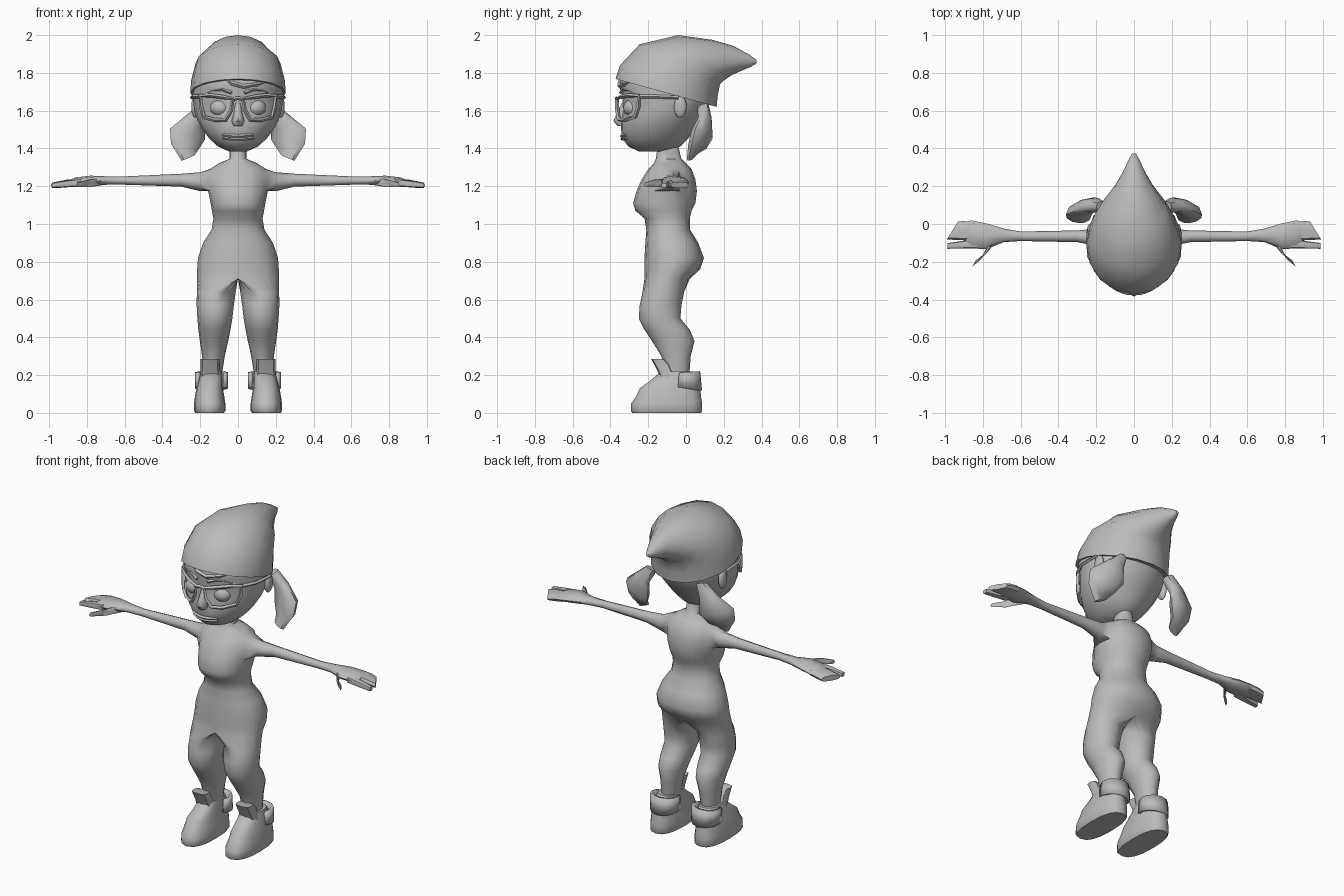
import bpy, bmesh, math
from mathutils import Vector as V

if "Cube" in bpy.data.objects:
    bpy.data.objects.remove(bpy.data.objects["Cube"])

grey = bpy.data.materials.new("plain grey")
grey.diffuse_color = (0.5, 0.5, 0.5, 1)
grey.use_nodes = True
grey.node_tree.nodes["Principled BSDF"].inputs["Base Color"].default_value = grey.diffuse_color


def finish(name, bm, mirror=False, angle=50, thick=0):
    bmesh.ops.recalc_face_normals(bm, faces=bm.faces)
    me = bpy.data.meshes.new(name)
    bm.to_mesh(me)
    bm.free()
    ob = bpy.data.objects.new(name, me)
    bpy.context.collection.objects.link(ob)
    me.materials.append(grey)
    if thick:
        ob.modifiers.new("thickness", 'SOLIDIFY').thickness = thick
    if mirror:
        ob.modifiers.new("mirror", 'MIRROR').merge_threshold = 0.0005
    bpy.ops.object.select_all(action='DESELECT')
    ob.select_set(True)
    bpy.context.view_layer.objects.active = ob
    bpy.ops.object.shade_smooth_by_angle(angle=math.radians(angle))
    return ob


def power(c, p):
    return math.copysign(abs(c) ** p, c)


def ring(bm, c, u, v, n=16, p=1.0):
    c, u, v = V(c), V(u), V(v)
    return [bm.verts.new(c + u * power(math.sin(2 * math.pi * i / n), p)
                         - v * power(math.cos(2 * math.pi * i / n), p)) for i in range(n)]


def hoop(front, back, w, cx=0):
    """Ring given by its front and back (y, z) points and half width."""
    f, b = V((cx, *front)), V((cx, *back))
    return (f + b) / 2, (w, 0, 0), (b - f) / 2


def skin(bm, a, b, closed=True):
    n = len(a)
    for i in range(n if closed else n - 1):
        j = (i + 1) % n
        bm.faces.new((a[i], a[j], b[j], b[i]))


def loft(name, hoops, n=16, p=1.0, mirror=False, angle=50):
    bm = bmesh.new()
    rs = [ring(bm, *h, n, p) for h in hoops]
    for a, b in zip(rs, rs[1:]):
        skin(bm, a, b)
    bm.faces.new(rs[0])
    bm.faces.new(rs[-1])
    return finish(name, bm, mirror, angle)


def ball(name, c, s, mirror=False):
    bm = bmesh.new()
    bmesh.ops.create_uvsphere(bm, u_segments=14, v_segments=9, radius=1)
    for v in bm.verts:
        v.co = V([c[i] + v.co[i] * s[i] for i in range(3)])
    return finish(name, bm, mirror)


def tube(name, pts, r, closed=False, mirror=False):
    """Thin four-sided bar along a path."""
    bm = bmesh.new()
    pts = [V(q) for q in pts]
    rs, m = [], len(pts)
    for i, q in enumerate(pts):
        a = pts[(i - 1) % m] if closed or i else q
        b = pts[(i + 1) % m] if closed or i < m - 1 else q
        t = (b - a).normalized()
        side = t.cross(V((0, 1, 0)) if abs(t.y) < 0.8 else V((0, 0, 1))).normalized()
        rs.append(ring(bm, q, side * r, t.cross(side) * r, 4))
    for i in range(m if closed else m - 1):
        skin(bm, rs[i], rs[(i + 1) % m])
    if not closed:
        bm.faces.new(rs[0])
        bm.faces.new(rs[-1])
    return finish(name, bm, mirror, 30)


# Body: half a torso with one leg and one arm, mirrored
bm = bmesh.new()
torso = [(1.41, -.15, -.04, .045), (1.345, -.16, -.025, .045), (1.322, -.17, 0, .10),
         (1.29, -.20, .03, .15), (1.235, -.235, .05, .165), (1.175, -.262, .058, .158),
         (1.11, -.28, .05, .145), (1.07, -.268, .03, .138), (1.03, -.22, .02, .13),
         (.97, -.21, .022, .14), (.90, -.215, .065, .185), (.82, -.22, .095, .212),
         (.76, -.22, .075, .216), (.71, -.22, .02, .216)]
rows = []
for z, f, b, w in torso:
    full = ring(bm, *hoop((f, z), (b, z), w), 16, .9)
    for v in full[9:]:
        bm.verts.remove(v)
    full[0].co.x = full[8].co.x = 0
    rows.append(full[:9])
for k, (a, b) in enumerate(zip(rows, rows[1:])):
    for i in range(8):
        if not (k in (3, 4) and i in (3, 4)):      # shoulder opening
            bm.faces.new((a[i], a[i + 1], b[i + 1], b[i]))
last = rows[-1]
crotch = [bm.verts.new(last[8].co.lerp(last[0].co, k / 8)) for k in range(1, 8)]
prev = last + crotch
for z, f, b, x0, x1 in [(.64, -.23, -.01, .012, .218), (.57, -.245, -.024, .022, .219),
                        (.5, -.25, -.03, .03, .215), (.44, -.22, .02, .04, .21),
                        (.38, -.18, .045, .052, .202), (.3, -.13, .025, .07, .19),
                        (.17, -.11, .015, .09, .18)]:
    cur = ring(bm, *hoop((f, z), (b, z), (x1 - x0) / 2, (x0 + x1) / 2))
    skin(bm, prev, cur)
    prev = cur
bm.faces.new(prev)
t, m, d = rows[3], rows[4], rows[5]
prev = [t[3], t[4], t[5], m[5], d[5], d[4], d[3], m[3]]
for x, zc, hz, yc, hy in [(.2, 1.224, .05, -.07, .045), (.3, 1.232, .034, -.065, .031),
                          (.6, 1.23, .022, -.065, .025), (.69, 1.23, .022, -.06, .036),
                          (.78, 1.228, .028, -.065, .068), (.86, 1.222, .025, -.055, .074),
                          (.89, 1.216, .018, -.05, .06)]:
    cur = [bm.verts.new((x, yc + hy * math.cos(a), zc + hz * math.sin(a)))
           for a in (math.radians(135 - 45 * k) for k in range(8))]
    skin(bm, prev, cur)
    prev = cur
bm.faces.new(prev)
finish("body", bm, True, 60)

# Fingers and thumb
up = (0, 0, .02)
loft("broad_fingers", [((.84, -.04, 1.222), (0, .05, 0), up),
                       ((.91, -.035, 1.214), (-.01, .05, 0), up),
                       ((.96, -.034, 1.206), (-.03, .048, 0), (0, 0, .016))], 8, .6, True)
loft("narrow_finger", [((.83, -.105, 1.22), (0, .025, 0), up),
                       ((.91, -.11, 1.212), (0, .02, 0), (0, 0, .018)),
                       ((.985, -.116, 1.204), (0, .015, 0), (0, 0, .013))], 8, .7, True)
loft("thumb", [((.74, -.09, 1.222), (-.035, .03, 0), up),
               ((.79, -.165, 1.215), (-.025, .027, 0), up),
               ((.845, -.208, 1.208), (-.008, .016, 0), (0, 0, .013))], 8, .8, True)

# Head
loft("head", [hoop((f, z), (b, z), w) for z, f, b, w in [
    (1.385, -.25, -.11, .05), (1.41, -.305, -.03, .105), (1.45, -.335, .01, .15),
    (1.5, -.345, .045, .188), (1.55, -.345, .08, .215), (1.6, -.335, .11, .232),
    (1.66, -.335, .13, .238), (1.72, -.35, .13, .24), (1.78, -.35, .13, .232),
    (1.84, -.28, .1, .18)]], 20)

# Soft hat sweeping back to a point
hat = [hoop(f, b, w) for f, b, w in [
    ((-.36, 1.765), (.15, 1.625), .243), ((-.373, 1.768), (.162, 1.62), .253),
    ((-.35, 1.84), (.168, 1.68), .248), ((-.245, 1.952), (.18, 1.74), .226),
    ((-.04, 2.0), (.2, 1.76), .175), ((.14, 1.975), (.24, 1.787), .105),
    ((.25, 1.943), (.295, 1.812), .06), ((.33, 1.9), (.345, 1.833), .03),
    ((.372, 1.87), (.374, 1.85), .01)]]
loft("hat", hat, 16)

# Pigtails
loft("pigtail", [((.17, .09, 1.625), (.03, 0, .01), (0, .03, .01)),
                 ((.225, .1, 1.555), (.05, -.015, .02), (0, .035, .01)),
                 ((.268, .085, 1.475), (.092, -.035, .03), (.012, .042, 0)),
                 ((.282, .06, 1.41), (.073, -.03, .015), (.012, .036, 0)),
                 ((.264, .025, 1.35), (.035, -.01, -.015), (.004, .018, 0))], 8, .9, True)

# Face details
ball("eye", (.093, -.285, 1.615), (.056, .047, .046), True)
ball("ear", (.228, -.03, 1.62), (.02, .034, .058), True)
loft("nose", [((0, -.325, 1.64), (.016, 0, 0), (0, .016, 0)),
              ((0, -.335, 1.59), (.022, 0, 0), (0, .03, 0)),
              ((0, -.342, 1.545), (.034, 0, 0), (0, .042, 0)),
              ((0, -.338, 1.52), (.024, 0, 0), (0, .025, 0))], 8)
for lip, z, y in (("upper_lip", 1.466, -.342), ("lower_lip", 1.45, -.338)):
    tube(lip, [(x, y + 4.2 * x * x, z + .8 * x * x)
               for x in (-.08, -.05, -.02, 0, .02, .05, .08)], .009)


def wrap(x, z, y0=-.368):
    return (x, y0 + 3 * x * x, z)


tube("eyebrow", [wrap(x, z, -.35) for x, z in
                 ((.035, 1.695), (.08, 1.712), (.13, 1.708), (.165, 1.69))], .009, mirror=True)
tube("hair_fringe", [wrap(x, z, -.353) for x, z in
                     ((-.06, 1.775), (-.03, 1.745), (.03, 1.728), (.1, 1.74), (.16, 1.755))], .012)

# Glasses
tube("glasses_rim", [wrap(x, z) for x, z in (
    (.026, 1.662), (.08, 1.672), (.14, 1.68), (.2, 1.68), (.196, 1.62), (.18, 1.565),
    (.12, 1.55), (.065, 1.553), (.038, 1.6))], .011, True, True)
tube("glasses_bridge", [wrap(-.03, 1.66), wrap(0, 1.666), wrap(.03, 1.66)], .01)
tube("glasses_arm", [(.2, -.245, 1.675), (.238, -.17, 1.675), (.245, -.04, 1.67)], .01, mirror=True)

# Shoes
loft("shoe", [hoop((f, z), (b, z), w, cx) for z, f, b, w, cx in [
    (0, -.285, .08, .076, .15), (.012, -.292, .086, .083, .15), (.05, -.29, .085, .083, .15),
    (.085, -.265, .08, .078, .15), (.13, -.245, .075, .07, .15), (.17, -.19, .065, .064, .145),
    (.22, -.13, .035, .056, .14)]], 16, .8, True)
loft("shoe_tongue", [((.147, -.09, .17), (.058, 0, 0), (0, .03, .02)),
                     ((.148, -.12, .24), (.05, 0, 0), (0, .03, .02)),
                     ((.148, -.15, .286), (.05, 0, 0), (0, .034, .0))], 8, .6, True)

# Ankle cuff, open at the front
bm = bmesh.new()
arc = [math.radians(a) for a in range(-30, 211, 30)]
low, high = [[bm.verts.new((.14 + .088 * math.cos(a), .0 + r * math.sin(a), z + .02 * math.sin(a) * s))
              for a in arc] for z, r, s in ((.13, .085, -.6), (.215, .075, .3))]
skin(bm, low, high, False)
finish("ankle_cuff", bm, True, 40, .015)
